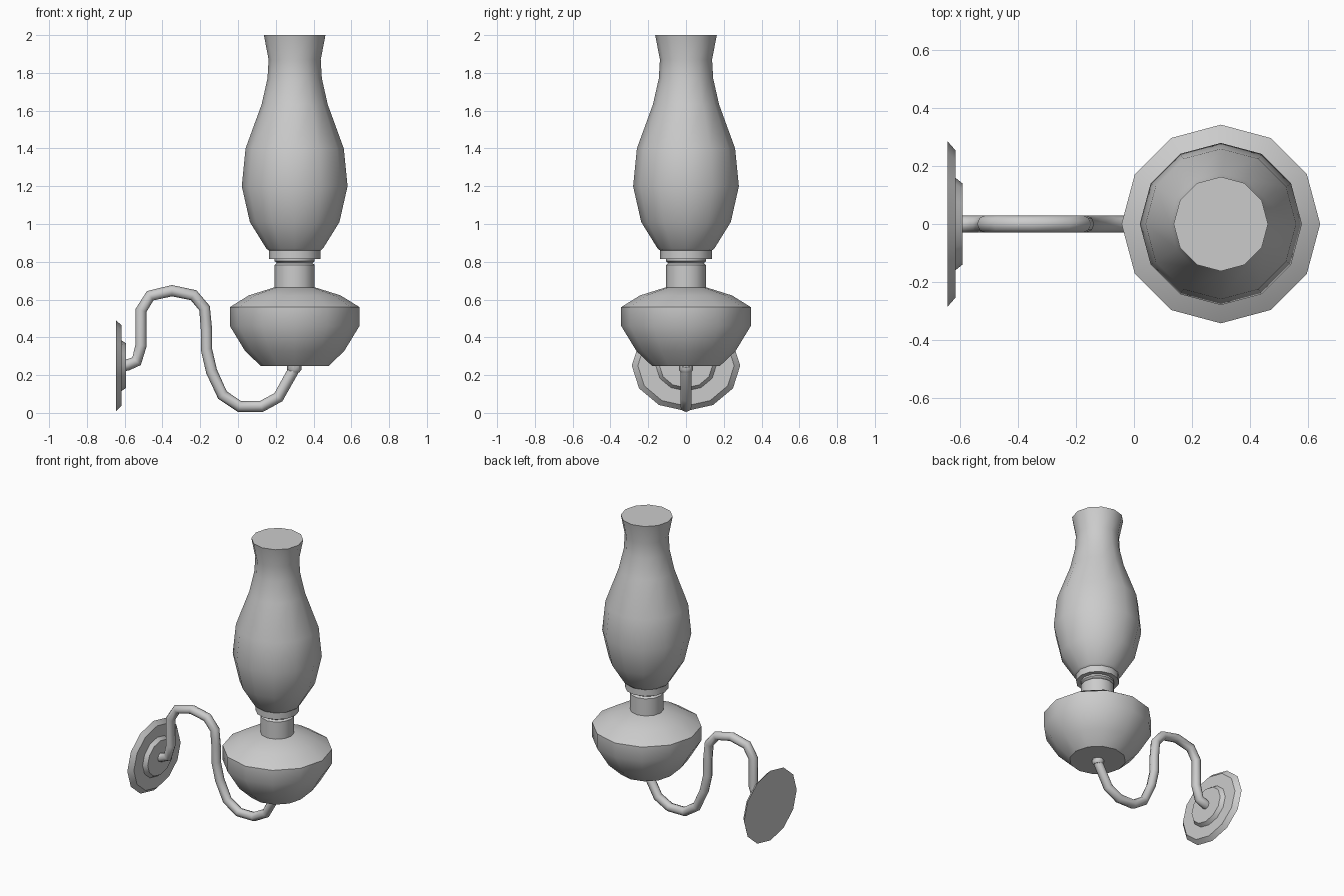
import bpy, bmesh, math
from mathutils import Matrix

if "Cube" in bpy.data.objects:
    bpy.data.objects.remove(bpy.data.objects["Cube"])


def lathe(name, profile, matrix, sides=12):
    """Spin (radius, height) points around local z, cap both ends."""
    bm = bmesh.new()
    rings = []
    for r, h in profile:
        rings.append([bm.verts.new((r * math.cos(2 * math.pi * i / sides),
                                    r * math.sin(2 * math.pi * i / sides), h))
                      for i in range(sides)])
    for a, b in zip(rings, rings[1:]):
        for i in range(sides):
            j = (i + 1) % sides
            bm.faces.new((a[i], a[j], b[j], b[i]))
    bm.faces.new(rings[0][::-1])
    bm.faces.new(rings[-1])
    bm.transform(matrix)
    bmesh.ops.recalc_face_normals(bm, faces=bm.faces)
    mesh = bpy.data.meshes.new(name)
    bm.to_mesh(mesh)
    bm.free()
    obj = bpy.data.objects.new(name, mesh)
    bpy.context.collection.objects.link(obj)
    bpy.ops.object.select_all(action='DESELECT')
    obj.select_set(True)
    bpy.context.view_layer.objects.active = obj
    bpy.ops.object.shade_smooth_by_angle(angle=math.radians(40))
    return obj


lamp_axis = Matrix.Translation((0.3, 0, 0))

# Oil bowl with its neck
lathe("oil_bowl", [(0.178, 0.247), (0.262, 0.327), (0.343, 0.46), (0.343, 0.56),
                   (0.243, 0.622), (0.106, 0.665)], lamp_axis)
lathe("burner_neck", [(0.106, 0.66), (0.106, 0.783), (0.094, 0.793),
                      (0.106, 0.803), (0.106, 0.82)], lamp_axis)

# Glass chimney
lathe("chimney", [(0.137, 0.815), (0.137, 0.86), (0.15, 0.87), (0.237, 1.01),
                  (0.28, 1.2), (0.26, 1.4), (0.175, 1.633), (0.144, 1.77),
                  (0.138, 1.87), (0.163, 2.0)], lamp_axis)

# Oval wall plate, facing +x and squashed in z
plate_axis = (Matrix.Translation((0, 0, 0.25)) @ Matrix.Diagonal((1, 1, 0.837, 1))
              @ Matrix.Rotation(math.pi / 2, 4, 'Y'))
lathe("wall_plate", [(0.287, -0.645), (0.255, -0.617), (0.16, -0.617),
                     (0.14, -0.592)], plate_axis)

# Socket joining the arm to the bowl
lathe("arm_socket", [(0.028, 0.215), (0.038, 0.228), (0.038, 0.26)],
      Matrix.Translation((0.297, 0, 0)), 8)

# S-shaped arm
path = [(-.61, .25), (-.585, .254), (-.537, .273), (-.513, .358), (-.513, .543),
        (-.465, .62), (-.35, .647), (-.235, .623), (-.177, .554), (-.167, .443),
        (-.167, .337), (-.14, .22), (-.082, .094), (.008, .034), (.124, .034),
        (.214, .083), (.31, .255)]
curve = bpy.data.curves.new("arm", 'CURVE')
curve.dimensions = '3D'
curve.bevel_depth = 0.03
curve.bevel_resolution = 2
curve.use_fill_caps = True
spline = curve.splines.new('POLY')
spline.points.add(len(path) - 1)
for point, (x, z) in zip(spline.points, path):
    point.co = (x, 0, z, 1)
spline.use_smooth = True
bpy.context.collection.objects.link(bpy.data.objects.new("arm", curve))
